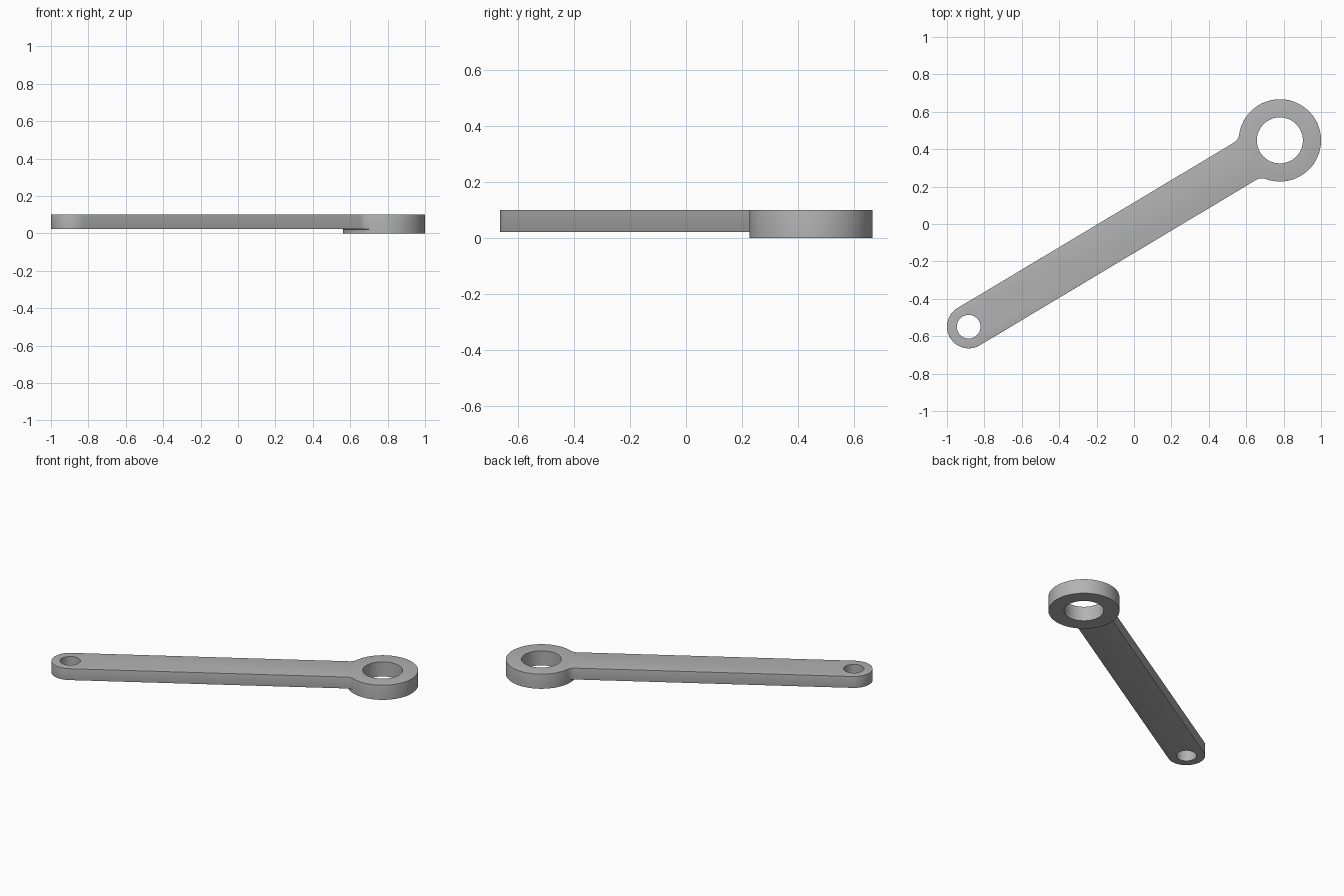
import bpy, bmesh
from math import sin, cos, pi, hypot, atan2, sqrt
from mathutils import Matrix, Vector

if "Cube" in bpy.data.objects:
    bpy.data.objects.remove(bpy.data.objects["Cube"])

EYE = Vector((0.78, 0.447, 0))        # centre of the large ring
TIP = Vector((-0.884, -0.549, 0))     # centre of the small end
RING_R, RING_HOLE = 0.22, 0.123
ARM_R, TIP_HOLE = 0.116, 0.063
BLEND = 0.06                          # neck fillet radius
ARM_Z, TOP_Z = 0.022, 0.1
ROUND = 0.013

steel = bpy.data.materials.new("grey_steel")
steel.use_nodes = True
grey = (0.45, 0.45, 0.45, 1)
steel.diffuse_color = grey
steel.node_tree.nodes["Principled BSDF"].inputs["Base Color"].default_value = grey


def arc(cx, cy, r, a0, a1, n):
    steps = [a0 + (a1 - a0) * i / n for i in range(n + 1)]
    return [(cx + r * cos(a), cy + r * sin(a)) for a in steps]


# Plan outline, with the ring at the origin and the arm along -x
axis = EYE - TIP
length = axis.length
neck_y = ARM_R + BLEND
neck_x = -sqrt((RING_R + BLEND) ** 2 - neck_y ** 2)
a = atan2(neck_y, -neck_x)

tip = arc(-length, 0, ARM_R, pi / 2, 3 * pi / 2, 32)
low_neck = arc(neck_x, -neck_y, BLEND, pi / 2, a, 8)
high_neck = arc(neck_x, neck_y, BLEND, -a, -pi / 2, 8)
seam = arc(0, 0, RING_R, pi + a, pi - a, 16)
rim = arc(0, 0, RING_R, a - pi, pi - a, 56)

bm = bmesh.new()


def verts(points):
    return [bm.verts.new((x, y, ARM_Z)) for x, y in points]


seam_v = verts(seam)
arm_face = bm.faces.new(verts(tip + low_neck[:-1]) + seam_v + verts(high_neck[1:]))
ring_face = bm.faces.new(verts(rim[1:-1]) + seam_v[::-1])


def extrude(faces, dz, keep):
    out = bmesh.ops.extrude_face_region(bm, geom=faces, use_keep_orig=keep)["geom"]
    moved = [g for g in out if isinstance(g, bmesh.types.BMVert)]
    bmesh.ops.translate(bm, vec=(0, 0, dz), verts=moved)


# Raise the whole plate, then drop the ring below the arm
extrude([arm_face, ring_face], TOP_Z - ARM_Z, True)
extrude([ring_face], -ARM_Z, True)
if ring_face.is_valid:
    bmesh.ops.delete(bm, geom=[ring_face], context="FACES_ONLY")
bmesh.ops.recalc_face_normals(bm, faces=bm.faces)


def at_level(e, z):
    return all(abs(v.co.z - z) < 1e-5 for v in e.verts)


# Merge the top into one face and round the edges
flat = [e for e in bm.edges if at_level(e, TOP_Z) and e.calc_face_angle(0) < 0.01]
bmesh.ops.dissolve_edges(bm, edges=flat, use_verts=False)
sharp = [e for e in bm.edges if e.calc_face_angle(0) > 1
         and (at_level(e, TOP_Z) or at_level(e, ARM_Z))]
bmesh.ops.bevel(bm, geom=sharp, offset=ROUND, offset_type="OFFSET", segments=4,
                profile=0.5, affect="EDGES", clamp_overlap=True)

turn = Matrix.Rotation(atan2(axis.y, axis.x), 4, "Z")
bm.transform(Matrix.Translation(EYE) @ turn)
mesh = bpy.data.meshes.new("lever_arm")
bm.to_mesh(mesh)
bm.free()
lever = bpy.data.objects.new("lever_arm", mesh)
bpy.context.collection.objects.link(lever)
mesh.materials.append(steel)


# Through holes
def drill(centre, radius, name):
    bpy.ops.mesh.primitive_cylinder_add(vertices=64, radius=radius, depth=0.5, location=centre)
    cutter = bpy.context.object
    cutter.name = name
    cutter.hide_render = True
    cutter.data.materials.append(steel)
    mod = lever.modifiers.new(name, "BOOLEAN")
    mod.operation, mod.solver, mod.object = "DIFFERENCE", "EXACT", cutter
    bpy.context.view_layer.objects.active = lever
    bpy.ops.object.modifier_apply(modifier=name)
    bpy.data.objects.remove(cutter)


drill(EYE, RING_HOLE, "ring_hole_cutter")
drill(TIP, TIP_HOLE, "tip_hole_cutter")

bpy.ops.object.select_all(action="DESELECT")
lever.select_set(True)
bpy.context.view_layer.objects.active = lever
bpy.ops.object.shade_smooth_by_angle(angle=pi / 6)
